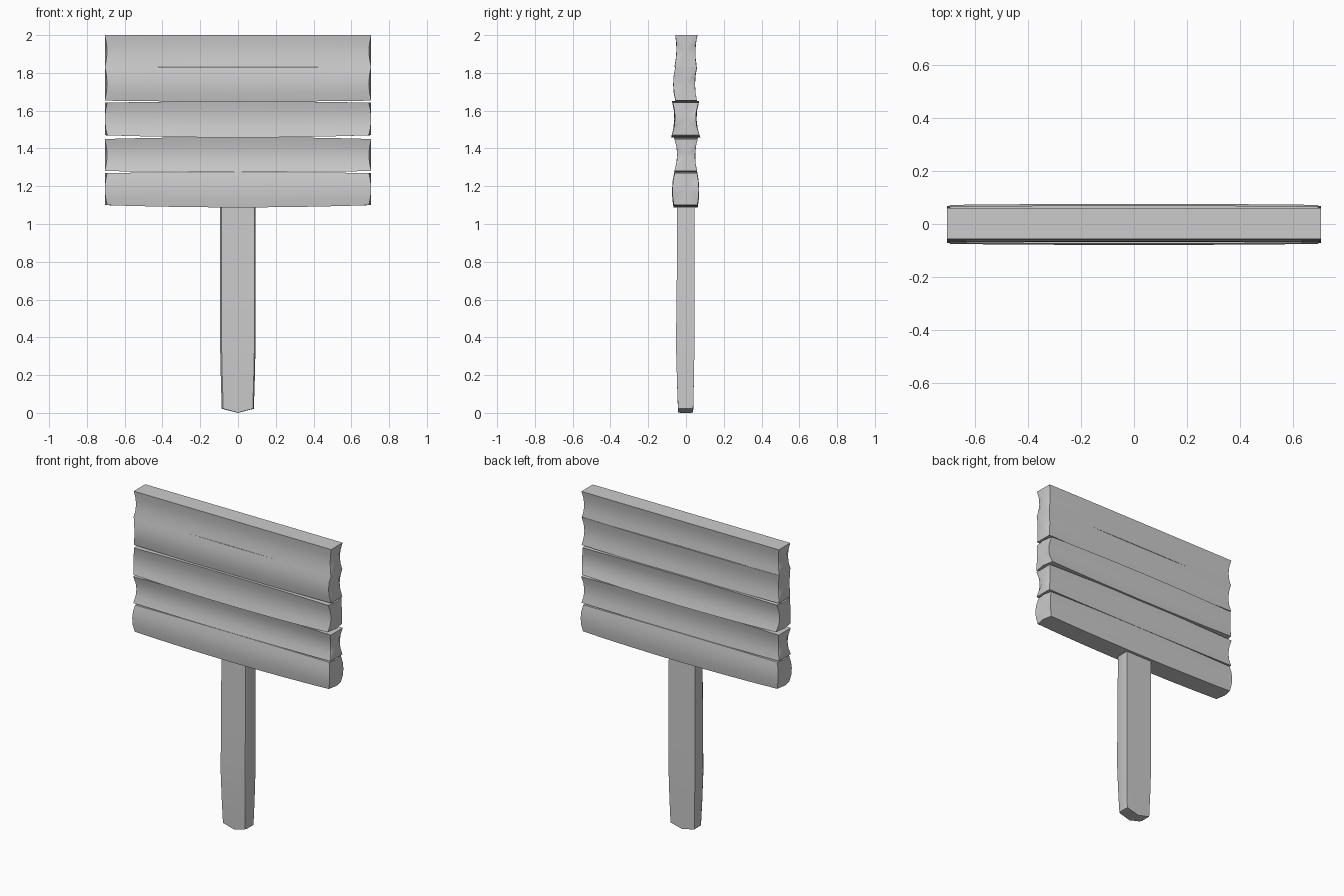
import bpy, bmesh

if "Cube" in bpy.data.objects:
    bpy.data.objects.remove(bpy.data.objects["Cube"])


def quad(a, b, c, t):
    """Smooth curve through a, b, c at t = 0, 0.5, 1."""
    return a * (1 - t) * (1 - 2 * t) + b * 4 * t * (1 - t) + c * t * (2 * t - 1)


def loft(name, rings, tips):
    """Skin a row of rings and close both ends with a fan to a tip."""
    bm = bmesh.new()
    rows = [[bm.verts.new(p) for p in r] for r in rings]
    n = len(rows[0])
    for a, b in zip(rows, rows[1:]):
        for i in range(n):
            j = (i + 1) % n
            bm.faces.new((a[i], a[j], b[j], b[i]))
    for row, tip in ((rows[0], tips[0]), (rows[-1], tips[1])):
        c = bm.verts.new(tip)
        for i in range(n):
            bm.faces.new((row[i], row[(i + 1) % n], c))
    bmesh.ops.recalc_face_normals(bm, faces=bm.faces)
    me = bpy.data.meshes.new(name)
    bm.to_mesh(me)
    bm.free()
    ob = bpy.data.objects.new(name, me)
    bpy.context.collection.objects.link(ob)
    bpy.context.view_layer.objects.active = ob
    ob.select_set(True)
    bpy.ops.object.shade_smooth_by_angle(angle=0.6)
    ob.select_set(False)


LEN = 0.705
LEVELS = [0, 0.25, 0.5, 0.75, 1]


def plank(name, bottom, top, front, back, swell, notch):
    """bottom/top: z at (end, middle); front/back: y at bottom, mid, top."""
    rings = []
    for k in range(9):
        s = k / 4 - 1
        arch = 1 - s * s
        z0 = bottom[0] + (bottom[1] - bottom[0]) * arch
        z1 = top[0] + (top[1] - top[0]) * arch

        def point(side, t):
            y = quad(*(front if side < 0 else back), t) + side * swell * arch
            # ragged ends: either notched or rounded over the plank height
            m = 4 * t * (1 - t)
            inset = 0.012 * (m if notch else 1 - m)
            x = s * LEN - (s * inset if abs(s) == 1 else 0)
            return (x, y, z0 + (z1 - z0) * t)

        ring = [point(-1, t) for t in LEVELS]
        ring.append((s * LEN, 0, z1))
        ring += [point(1, t) for t in reversed(LEVELS)]
        ring.append((s * LEN, 0, z0))
        rings.append(ring)
    zc = (bottom[0] + top[0]) / 2
    loft(name, rings, [(-LEN, 0, zc), (LEN, 0, zc)])


# Five weathered boards, bottom to top
plank("board_1", (1.10, 1.088), (1.270, 1.274),
      (-.064, -.072, -.060), (.060, .068, .058), .002, False)
plank("board_2", (1.28, 1.276), (1.450, 1.460),
      (-.062, -.046, -.062), (.058, .048, .062), .001, True)
plank("board_3", (1.470, 1.458), (1.642, 1.650),
      (-.075, -.058, -.070), (.072, .052, .066), .004, False)
plank("board_4", (1.653, 1.648), (1.834, 1.830),
      (-.055, -.067, -.056), (.058, .047, .058), .001, True)
plank("board_5", (1.830, 1.834), (2.0, 2.0),
      (-.060, -.050, -.056), (.056, .049, .060), .001, True)

# Post: chamfered front-left and front-right edges, slightly tapered at the foot
post = []
for z, w, f, b in ((0.008, .086, -.042, .038), (0.18, .091, -.048, .042),
                   (0.36, .095, -.053, .045), (0.7, .095, -.049, .046),
                   (1.13, .094, -.046, .044)):
    foot = 0.014 if z < 0.01 else 0
    post.append([(-w, f + .014, z + foot), (-w + .008, f, z + foot),
                 (0, f, z - foot * .5), (w - .008, f, z + foot),
                 (w - .002, f + .014, z + foot), (w - .002, b, z + foot),
                 (0, b, z - foot * .5), (-w, b, z + foot)])
loft("post", post, [(0, 0, 0), (0, 0, 1.13)])
